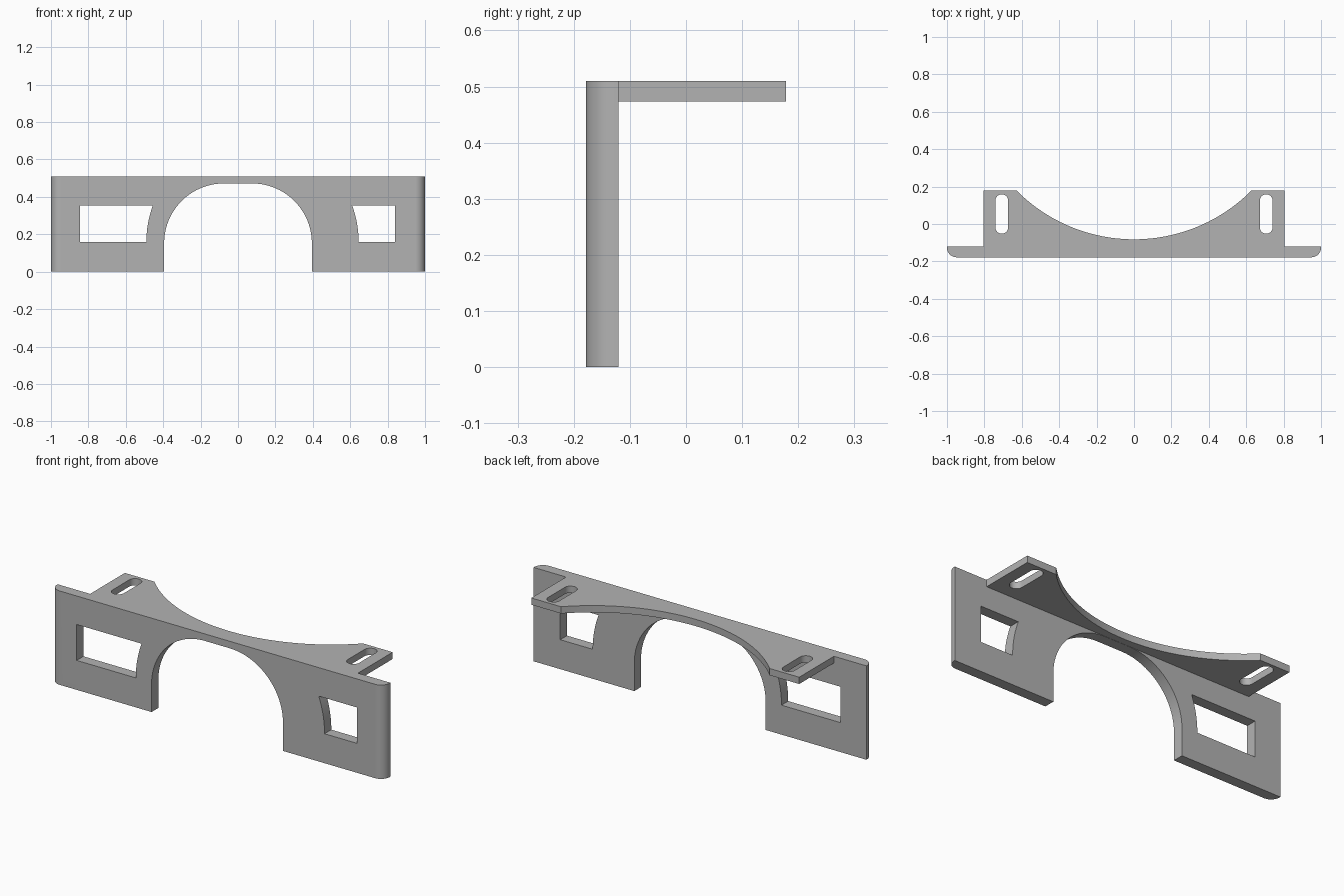
import bpy, bmesh
from math import sin, cos, pi, radians, asin
from mathutils import Vector

cube = bpy.data.objects.get("Cube")
if cube:
    bpy.data.objects.remove(cube, do_unlink=True)

grey = bpy.data.materials.new("plain grey")
grey.use_nodes = True
colour = (0.45, 0.45, 0.45, 1)
grey.diffuse_color = colour
grey.node_tree.nodes["Principled BSDF"].inputs["Base Color"].default_value = colour

FRONT, BACK, SHELF_BACK = -0.178, -0.12, 0.178
TOP, UNDER = 0.51, 0.473


def arc(cx, cy, r, start, end, steps=16):
    """Points on a circle between two angles in degrees."""
    angles = [radians(start + (end - start) * i / steps) for i in range(steps + 1)]
    return [(cx + r * cos(a), cy + r * sin(a)) for a in angles]


def mirrored(half):
    """Close a right-hand half outline with its mirror image."""
    return half + [(-x, y) for x, y in reversed(half) if abs(x) > 1e-5]


def prism(name, outline, low, high, along="z"):
    """Extrude an outline in the xy plane along z, or in the xz plane along y."""
    place = (lambda p, d: (p[0], p[1], d)) if along == "z" else (lambda p, d: (p[0], d, p[1]))
    bm = bmesh.new()
    face = bm.faces.new([bm.verts.new(place(p, low)) for p in outline])
    moved = bmesh.ops.extrude_face_region(bm, geom=[face])["geom"]
    shift = Vector(place((0, 0), high - low))
    bmesh.ops.translate(bm, vec=shift, verts=[v for v in moved if isinstance(v, bmesh.types.BMVert)])
    bmesh.ops.recalc_face_normals(bm, faces=bm.faces)
    mesh = bpy.data.meshes.new(name)
    bm.to_mesh(mesh)
    bm.free()
    mesh.materials.append(grey)
    obj = bpy.data.objects.new(name, mesh)
    bpy.context.collection.objects.link(obj)
    return obj


# Plan of the whole bracket: rounded plate ends, shelf ears, scooped back edge
half_chord, scoop_low = 0.627, -0.082
sag = SHELF_BACK - scoop_low
radius = (half_chord ** 2 + sag ** 2) / (2 * sag)
sweep = asin(half_chord / radius) * 180 / pi
corner = 0.052
plan = arc(1 - corner, FRONT + corner, corner, -90, 0, 12)
plan += [(1, BACK), (0.805, BACK), (0.805, SHELF_BACK)]
plan += arc(0, scoop_low + radius, radius, sweep - 90, -90, 24)
bracket = prism("mounting_bracket", mirrored(plan), 0, TOP)

# Space below the shelf
cutters = [prism("under_shelf_cutter", [(-2, BACK), (2, BACK), (2, 1), (-2, 1)], -1, UNDER)]

# Arched opening in the plate
arch = [(0.395, -0.2)] + arc(0.075, 0.152, 0.32, 0, 90, 20)
cutters.append(prism("arch_cutter", mirrored(arch), -0.4, -0.1, "y"))

# Windows, each with one curved side
bottom, height, bend = 0.16, 0.195, 0.56
rise = asin(height / bend) * 180 / pi
for name, outer, inner, turn in (("right", -0.845, -0.49, 1), ("left", 0.84, 0.645, -1)):
    if turn > 0:
        side = arc(inner + bend, bottom, bend, 180, 180 - rise, 10)
    else:
        side = arc(inner - bend, bottom, bend, 0, rise, 10)
    outline = side + [(outer, bottom + height), (outer, bottom)]
    cutters.append(prism(name + "_window_cutter", outline, -0.4, -0.05, "y"))

# Screw slots in the shelf ears
for name, x in (("right", -0.707), ("left", 0.707)):
    r = 0.034
    outline = arc(x, 0.159 - r, r, 0, 180) + arc(x, -0.052 + r, r, 180, 360)
    cutters.append(prism(name + "_slot_cutter", outline, 0.3, 0.7))

# Apply all cuts
bpy.context.view_layer.objects.active = bracket
for cutter in cutters:
    cut = bracket.modifiers.new(cutter.name, "BOOLEAN")
    cut.operation, cut.solver, cut.object = "DIFFERENCE", "EXACT", cutter
    bpy.ops.object.modifier_apply(modifier=cut.name)
    bpy.data.objects.remove(cutter, do_unlink=True)

# Smooth curves with crisp edges
bpy.ops.object.select_all(action="DESELECT")
bracket.select_set(True)
bpy.ops.object.shade_smooth_by_angle(angle=radians(30))
normals = bracket.modifiers.new("flat_face_normals", "WEIGHTED_NORMAL")
normals.keep_sharp = True
